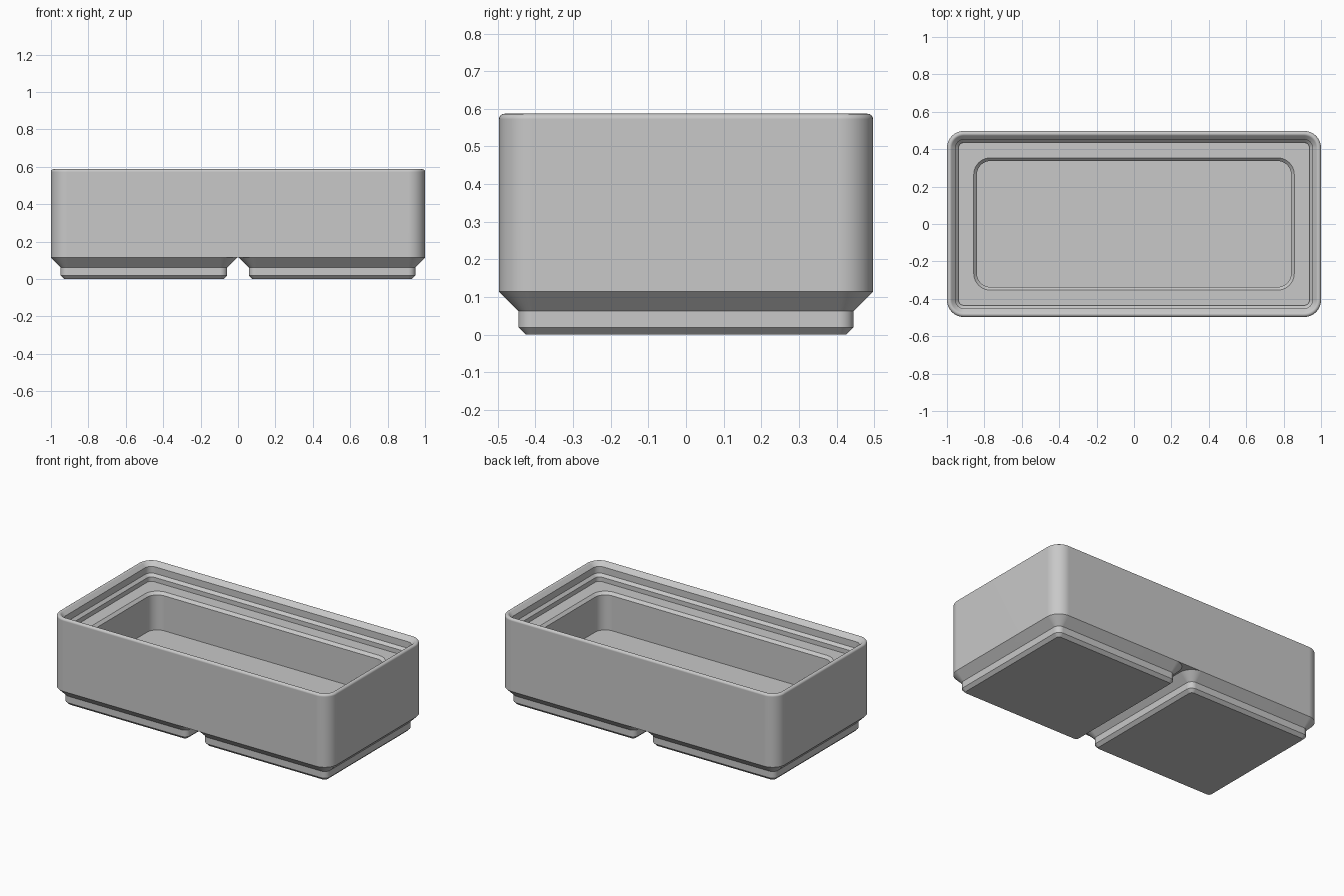
import bpy, bmesh
from math import sin, cos, pi, radians

cube = bpy.data.objects.get("Cube")
if cube:
    bpy.data.objects.remove(cube, do_unlink=True)

grey = bpy.data.materials.new("light grey")
grey.use_nodes = True
colour = (0.58, 0.58, 0.58, 1)
grey.diffuse_color = colour
grey.node_tree.nodes["Principled BSDF"].inputs["Base Color"].default_value = colour

SEGMENTS = 10


def rounded_ring(bm, cx, hx, hy, radius, z):
    """Ring of vertices around a rounded rectangle."""
    verts = []
    for corner, (sx, sy) in enumerate([(1, 1), (-1, 1), (-1, -1), (1, -1)]):
        for i in range(SEGMENTS + 1):
            a = (corner + i / SEGMENTS) * pi / 2
            verts.append(bm.verts.new((cx + sx * (hx - radius) + radius * cos(a),
                                       sy * (hy - radius) + radius * sin(a), z)))
    return verts


def loft(name, cx, hx, hy, profile, cap_start, cap_end):
    """Skin rounded rectangles given as (inset, corner radius, height)."""
    bm = bmesh.new()
    rings = [rounded_ring(bm, cx, hx - d, hy - d, r, z) for d, r, z in profile]
    n = len(rings[0])
    for low, high in zip(rings, rings[1:]):
        for i in range(n):
            j = (i + 1) % n
            bm.faces.new((low[i], low[j], high[j], high[i]))
    if cap_start:
        bm.faces.new(rings[0][::-1])
    if cap_end:
        bm.faces.new(rings[-1])
    mesh = bpy.data.meshes.new(name)
    bm.to_mesh(mesh)
    bm.free()
    obj = bpy.data.objects.new(name, mesh)
    bpy.context.collection.objects.link(obj)
    mesh.materials.append(grey)
    bpy.ops.object.select_all(action='DESELECT')
    obj.select_set(True)
    bpy.context.view_layer.objects.active = obj
    bpy.ops.object.shade_smooth_by_angle(angle=radians(30))
    # Keep the large walls flat beside the rounded corners
    weighted = obj.modifiers.new("flat_walls", 'WEIGHTED_NORMAL')
    weighted.keep_sharp = True


# Box body: outer wall, rounded rim, stepped stacking lip, ledge and pocket
R, TOP, EDGE, BASE = 0.09, 0.587, 0.0144, 0.114
LEDGE, FLOOR = 0.473, 0.228
body = [(0, R, BASE)]
for step in range(7):
    a = radians(180 - step * 22.5)
    d = EDGE + EDGE * cos(a)
    body.append((d, R - d, TOP - EDGE + EDGE * sin(a)))
lip = [(0.0455, 0.562), (0.0455, 0.519), (0.062, 0.502), (0.062, LEDGE)]
body += [(d, R - d, z) for d, z in lip]
body += [(0.143, 0.09, LEDGE), (0.16, 0.073, LEDGE - 0.017), (0.16, 0.073, FLOOR)]
loft("box_body", 0, 1.0, 0.497, body, True, True)

# Two stepped feet
foot = [(0.071, 0.019, 0), (0.0515, 0.038, 0.0195), (0.0515, 0.038, 0.0625), (0, R, BASE)]
for side, x in (("right", -0.503), ("left", 0.503)):
    loft(side + "_foot", x, 0.497, 0.497, foot, True, False)
